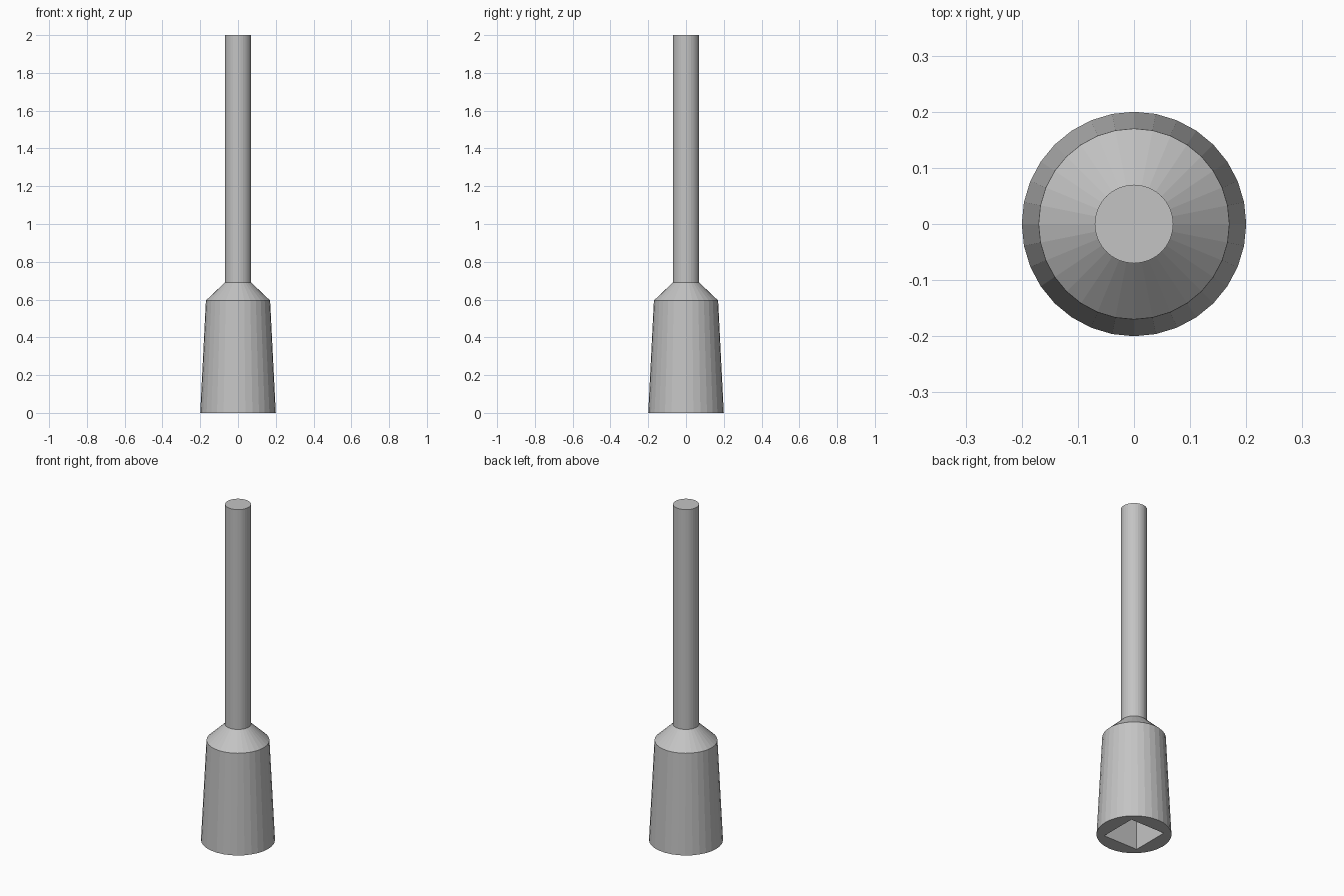
import bpy, bmesh, math

if "Cube" in bpy.data.objects:
    bpy.data.objects.remove(bpy.data.objects["Cube"])

SIDES = 32

steel = bpy.data.materials.new("steel grey")
steel.diffuse_color = (0.55, 0.55, 0.55, 1)
steel.use_nodes = True
steel.node_tree.nodes["Principled BSDF"].inputs["Base Color"].default_value = steel.diffuse_color


def lathe(name, profile):
    """Closed solid of revolution from (radius, height) pairs, capped at both ends."""
    bm = bmesh.new()
    rings = []
    for r, z in profile:
        rings.append([bm.verts.new((r * math.cos(2 * math.pi * i / SIDES),
                                    r * math.sin(2 * math.pi * i / SIDES), z))
                      for i in range(SIDES)])
    for low, high in zip(rings, rings[1:]):
        for i in range(SIDES):
            j = (i + 1) % SIDES
            bm.faces.new((low[i], low[j], high[j], high[i]))
    bm.faces.new(rings[0][::-1])
    bm.faces.new(rings[-1])
    mesh = bpy.data.meshes.new(name)
    bm.to_mesh(mesh)
    bm.free()
    obj = bpy.data.objects.new(name, mesh)
    bpy.context.collection.objects.link(obj)
    mesh.materials.append(steel)
    return obj


# Tapered socket head, conical shoulder and long round shank in one solid
body = lathe("socket_and_shank",
             [(0.2, 0), (0.17, 0.595), (0.07, 0.69), (0.07, 2.0)])

# Square drive hole in the underside
side, depth = 0.225, 0.4
bpy.ops.mesh.primitive_cube_add(size=1, location=(0, 0, depth / 2 - 0.05))
cutter = bpy.context.object
cutter.name = "square_hole_cutter"
cutter.scale = (side, side, depth + 0.1)
cutter.data.materials.append(steel)
cutter.hide_render = True
cutter.display_type = 'WIRE'

cut = body.modifiers.new("square_hole", 'BOOLEAN')
cut.operation = 'DIFFERENCE'
cut.solver = 'EXACT'
cut.object = cutter
